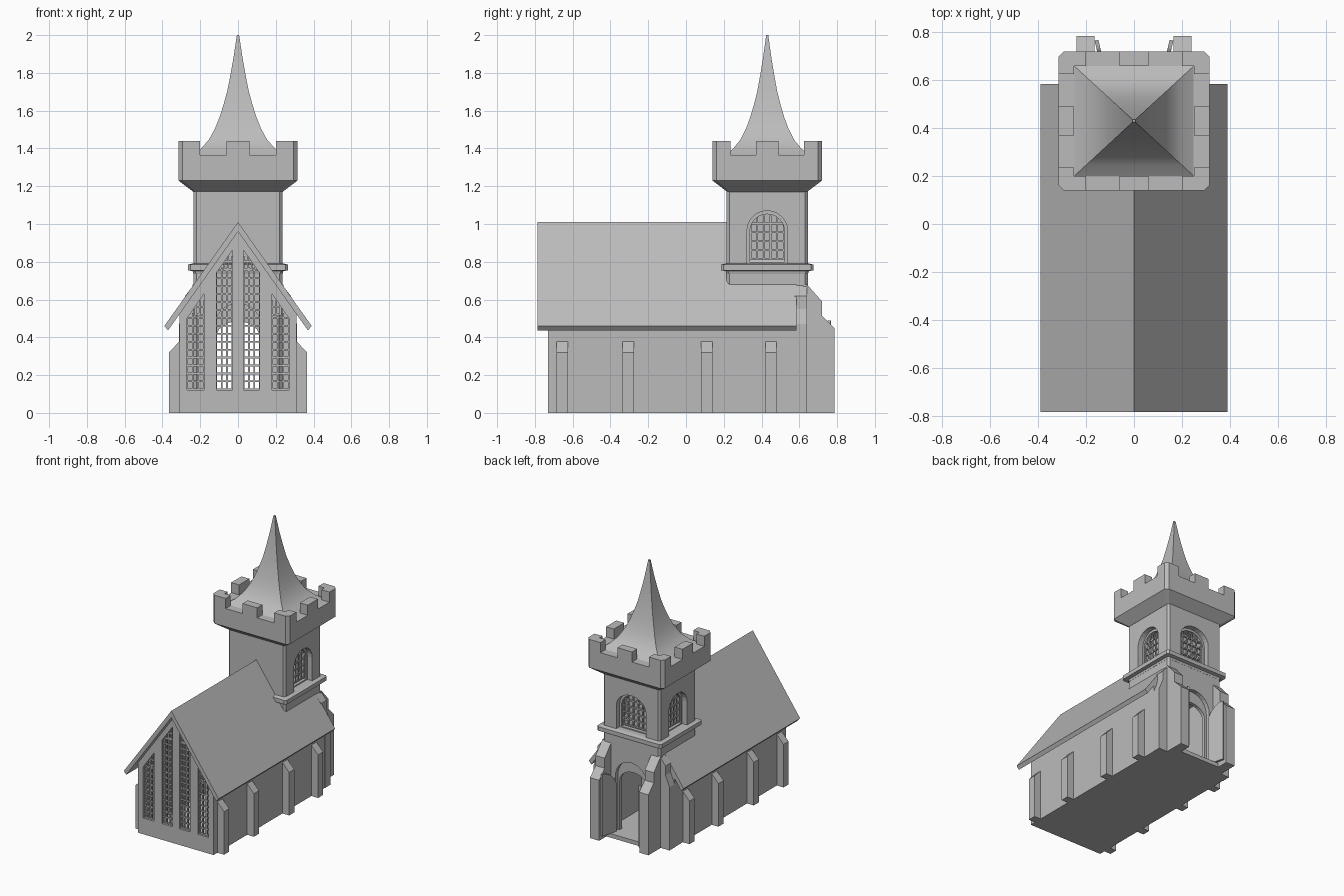
import bpy, bmesh, math
from mathutils import Matrix

if "Cube" in bpy.data.objects:
    bpy.data.objects.remove(bpy.data.objects["Cube"])

stone = bpy.data.materials.new("grey stone")
stone.diffuse_color = (0.5, 0.5, 0.5, 1)
stone.use_nodes = True
stone.node_tree.nodes["Principled BSDF"].inputs["Base Color"].default_value = stone.diffuse_color
CY = 0.43  # tower centre along y


def finish(name, bm):
    bmesh.ops.recalc_face_normals(bm, faces=bm.faces)
    me = bpy.data.meshes.new(name)
    bm.to_mesh(me)
    bm.free()
    me.materials.append(stone)
    ob = bpy.data.objects.new(name, me)
    bpy.context.collection.objects.link(ob)
    return ob


def loft(name, rings):
    """Skin equal-length rings of 3D points and cap both ends."""
    bm = bmesh.new()
    loops = [[bm.verts.new(p) for p in r] for r in rings]
    n = len(loops[0])
    for a, b in zip(loops, loops[1:]):
        for i in range(n):
            j = (i + 1) % n
            bm.faces.new((a[i], a[j], b[j], b[i]))
    bm.faces.new(loops[0])
    bm.faces.new(loops[-1])
    return finish(name, bm)


def prism(name, pts, axis, lo, hi):
    """Extrude a 2D outline along x (y,z), y (x,z) or z (x,y)."""
    put = {'x': lambda p, t: (t, p[0], p[1]),
           'y': lambda p, t: (p[0], t, p[1]),
           'z': lambda p, t: (p[0], p[1], t)}[axis]
    return loft(name, [[put(p, t) for p in pts] for t in (lo, hi)])


def box(name, x0, x1, y0, y1, z0, z1):
    return prism(name, [(x0, y0), (x1, y0), (x1, y1), (x0, y1)], 'z', z0, z1)


def cut(ob, cutter):
    m = ob.modifiers.new("cut", 'BOOLEAN')
    m.operation, m.solver, m.object = 'DIFFERENCE', 'EXACT', cutter
    bpy.context.view_layer.objects.active = ob
    bpy.ops.object.modifier_apply(modifier=m.name)
    bpy.data.objects.remove(cutter, do_unlink=True)


def chamfered(hx, hy, c, z):
    pts = [(hx, hy - c), (hx - c, hy), (c - hx, hy), (-hx, hy - c),
           (-hx, c - hy), (c - hx, -hy), (hx - c, -hy), (hx, c - hy)]
    return [(x, CY + y, z) for x, y in pts]


def arch(mid, half, z0, spring, top, n=12):
    pts = [(mid - half, z0), (mid + half, z0)]
    for i in range(n + 1):
        a = math.pi * i / n
        pts.append((mid + half * math.cos(a), spring + (top - spring) * math.sin(a)))
    return pts


def lattice(name, axis, depth, u0, u1, z0, z1, cols, step):
    """Window bars; their ends are buried in the surrounding wall."""
    t, d = 0.0045, 0.006
    rects = []
    for i in range(cols + 1):
        u = u0 + (u1 - u0) * i / cols
        rects.append((u - t, u + t, z0, z1))
    for k in range(int((z1 - z0) / step) + 1):
        z = z0 + step * k
        rects.append((u0 - .005, u1 + .005, z - t, z + t))
    bm = bmesh.new()
    for a, b, c, e in rects:
        mid, size = ((a + b) / 2, (c + e) / 2), (b - a, e - c)
        if axis == 'y':
            m = Matrix.Translation((mid[0], depth, mid[1])) @ Matrix.Diagonal((size[0], 2 * d, size[1], 1))
        else:
            m = Matrix.Translation((depth, mid[0], mid[1])) @ Matrix.Diagonal((2 * d, size[0], size[1], 1))
        bmesh.ops.create_cube(bm, size=1, matrix=m)
    return finish(name, bm)


# Hollow nave with gable ends
nave = prism("nave", [(-.31, 0), (.31, 0), (.31, .54), (0, .978), (-.31, .54)], 'y', -.73, .58)
cut(nave, prism("c", [(-.27, .03), (.27, .03), (.27, .53), (0, .91), (-.27, .53)], 'y', -.69, .54))
cut(nave, box("c", -.19, .19, .45, .7, .03, .62))

# Slanted lancet windows in the front gable
for s in (-1, 1):
    for x0, x1, zi, zo in ((.03, .115, .86, .74), (.18, .27, .63, .50)):
        cut(nave, prism("c", [(s * x0, .12), (s * x1, .12), (s * x1, zo), (s * x0, zi)], 'y', -.75, -.67))
        u0, u1 = sorted((s * x0, s * x1))
        lattice("gable_window_bars", 'y', -.71, u0, u1, .125, zo + .03, 3, .042)
        # upper bars kept beneath the slanted head
        lattice("gable_window_head_bars", 'y', -.71, *sorted((s * x0, s * (x0 + x1) / 2)),
                zo + .02, (zi + zo) / 2 + .03, 2, .042)

# Roof with overhanging eaves
prism("roof", [(0, 1.01), (.39, .46), (.37, .437), (0, .96), (-.37, .437), (-.39, .46)], 'y', -.785, .585)

# Nave side buttresses with sloped tops
for s in (-1, 1):
    for y in (-.655, -.305, .11, .45):
        prism("nave_buttress", [(s * .30, 0), (s * .365, 0), (s * .365, .32), (s * .30, .39)],
              'y', y - .03, y + .03)

# Tower shaft with ground-floor room and doorways
tower = loft("tower", [chamfered(.235, .215, .014, z) for z in (0, 1.18)])
cut(tower, box("c", -.19, .19, .25, .59, .03, .62))
cut(tower, prism("c", arch(0, .125, .03, .45, .58), 'y', .15, .30))
cut(tower, prism("c", arch(0, .13, .03, .44, .57), 'y', .615, .70))
cut(tower, prism("c", arch(0, .115, .03, .40, .485), 'y', .55, .70))

# Belfry windows: wide recess, narrower light, lattice
for s in (-1, 1):
    cut(tower, prism("c", arch(.43, .107, .79, .965, 1.07), 'x', *sorted((s * .195, s * .3))))
    cut(tower, prism("c", arch(.43, .092, .80, .96, 1.052), 'x', *sorted((s * .14, s * .3))))
    lattice("belfry_side_bars", 'x', s * .18, .342, .518, .815, 1.045, 5, .047)
cut(tower, prism("c", arch(0, .122, .79, .965, 1.07), 'y', .605, .70))
cut(tower, prism("c", arch(0, .107, .80, .96, 1.052), 'y', .55, .70))
lattice("belfry_back_bars", 'y', .59, -.1, .1, .815, 1.045, 5, .047)

# Moulded string course
loft("string_course", [chamfered(hx, hx - .02, .014, z) for hx, z in
                       ((.236, .735), (.24, .75), (.265, .755), (.265, .785), (.236, .792))])

# Flared crown and battlements
loft("crown", [chamfered(hx, hx - .025, c, z) for hx, c, z in
               ((.236, .014, 1.17), (.315, .022, 1.23), (.315, .022, 1.365))])
merlons = loft("battlements", [chamfered(.315, .29, .022, z) for z in (1.36, 1.44)])
cut(merlons, box("c", -.25, .25, CY - .23, CY + .23, 1.3, 1.5))
for s in (-1, 1):
    cut(merlons, box("c", *sorted((s * .06, s * .2)), 0, 1, 1.3, 1.5))
    cut(merlons, box("c", -.5, .5, *sorted((CY + s * .06, CY + s * .195)), 1.3, 1.5))

# Concave four-sided spire
profile = [(.252, 1.363), (.20, 1.395), (.155, 1.445), (.122, 1.505), (.098, 1.565), (.077, 1.63),
           (.058, 1.70), (.040, 1.79), (.024, 1.88), (.006, 2.0)]
spire = loft("spire", [[(sx * h, CY + sy * h * .92, z) for sx, sy in ((1, 1), (-1, 1), (-1, -1), (1, -1))]
                       for h, z in profile])
bpy.ops.object.select_all(action='DESELECT')
spire.select_set(True)
bpy.context.view_layer.objects.active = spire
bpy.ops.object.shade_smooth_by_angle(angle=math.radians(35))

for s in (-1, 1):
    # Stepped tower buttresses at the rear and sides
    prism("rear_buttress", [(.62, 0), (.785, 0), (.785, .45), (.72, .515), (.72, .59), (.64, .68), (.62, .68)],
          'x', *sorted((s * .165, s * .24)))
    prism("side_buttress", [(s * .22, 0), (s * .312, 0), (s * .312, .47), (s * .28, .55), (s * .28, .62),
                            (s * .235, .675), (s * .22, .675)], 'y', .575, .64)
    # Door leaf swung outwards, with a half-arch head
    leaf = prism("door_leaf", [(0, .03), (.125, .03), (.125, .49), (.09, .485), (.055, .465), (.02, .43), (0, .39)],
                 'x', -.008, .008)
    leaf.matrix_world = Matrix.Translation((s * .128, .645, 0)) @ Matrix.Rotation(-s * .23, 4, 'Z')

# Threshold between the rear buttresses
box("door_step", -.17, .17, .63, .70, 0, .03)
